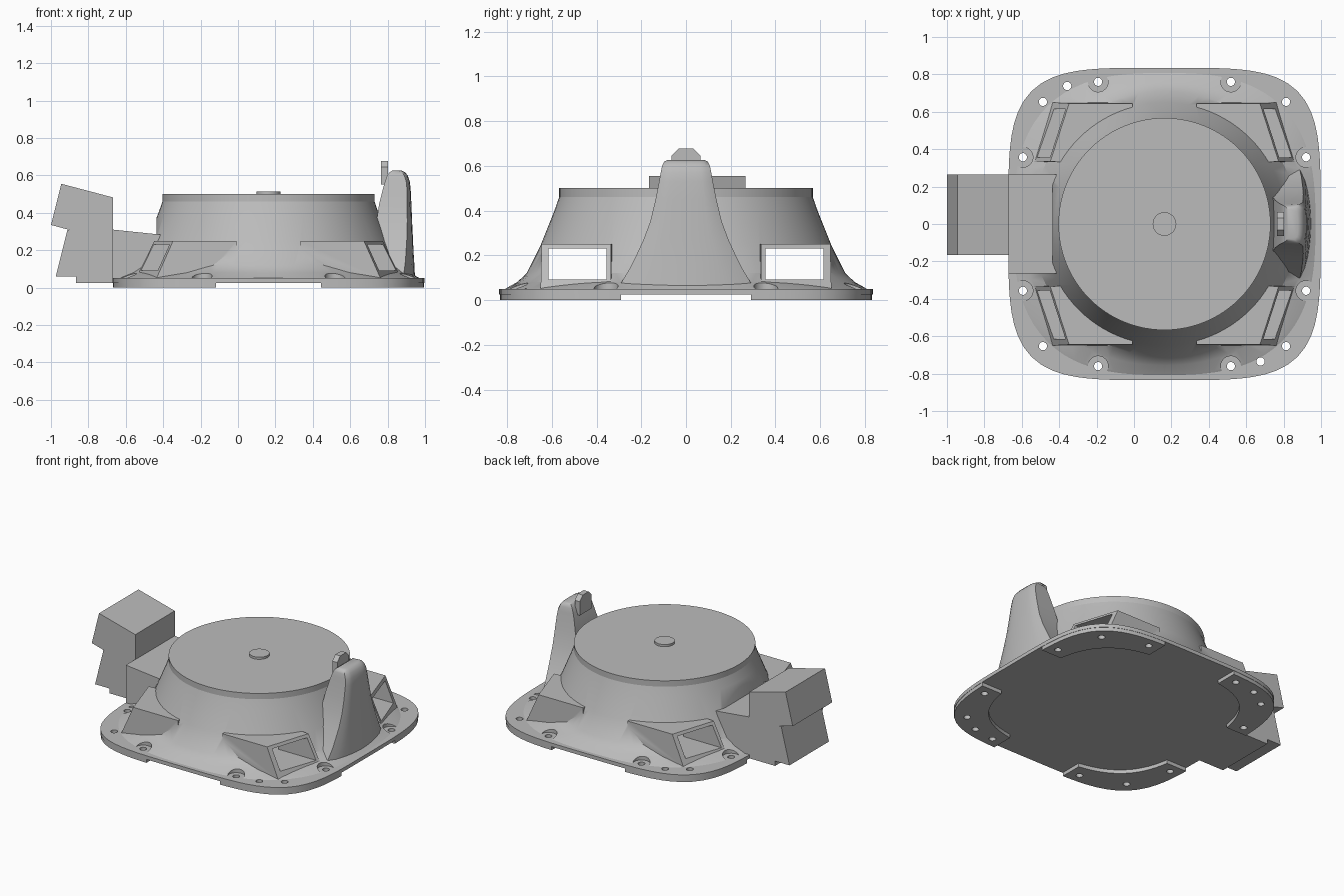
import bpy, bmesh, math
from mathutils import Vector

old = bpy.data.objects.get("Cube")
if old:
    bpy.data.objects.remove(old)

CX = 0.163  # centre of the round body


def make_grey():
    mat = bpy.data.materials.new("light_grey")
    colour = (0.5, 0.5, 0.5, 1)
    mat.use_nodes = True
    mat.diffuse_color = colour
    mat.node_tree.nodes["Principled BSDF"].inputs["Base Color"].default_value = colour
    return mat


grey = make_grey()


def finish(name, bm):
    bmesh.ops.recalc_face_normals(bm, faces=bm.faces)
    mesh = bpy.data.meshes.new(name)
    bm.to_mesh(mesh)
    bm.free()
    mesh.materials.append(grey)
    ob = bpy.data.objects.new(name, mesh)
    bpy.context.collection.objects.link(ob)
    return ob


def add_loft(bm, rings):
    """Skin a stack of equal-length point rings and cap both ends."""
    loops = [[bm.verts.new(p) for p in ring] for ring in rings]
    n = len(loops[0])
    for a, b in zip(loops, loops[1:]):
        for i in range(n):
            j = (i + 1) % n
            bm.faces.new((a[i], a[j], b[j], b[i]))
    bm.faces.new(loops[0])
    bm.faces.new(loops[-1])


def loft(name, rings):
    bm = bmesh.new()
    add_loft(bm, rings)
    return finish(name, bm)


def ring(z, size, power=2, x=CX, y=0, count=96):
    """Circle for power 2, rounder square for higher powers."""
    points = []
    for i in range(count):
        t = 2 * math.pi * i / count
        c, s = math.cos(t), math.sin(t)
        r = size / (abs(c) ** power + abs(s) ** power) ** (1 / power)
        points.append((x + r * c, y + r * s, z))
    return points


def box(name, x, y, z):
    rect = [(x[0], y[0]), (x[1], y[0]), (x[1], y[1]), (x[0], y[1])]
    return loft(name, [[(a, b, h) for a, b in rect] for h in z])


def side_prism(name, outline, y0, y1):
    """Extrude an x-z outline along y."""
    return loft(name, [[(x, y, z) for x, z in outline] for y in (y0, y1)])


def drills(name, spots, radius, z0, z1):
    bm = bmesh.new()
    for x, y in spots:
        add_loft(bm, [ring(z, radius, 2, x, y, 24) for z in (z0, z1)])
    return finish(name, bm)


def boolean(ob, cutter, operation="DIFFERENCE", keep=False):
    mod = ob.modifiers.new("cut", "BOOLEAN")
    mod.operation, mod.object, mod.solver = operation, cutter, "EXACT"
    bpy.context.view_layer.objects.active = ob
    bpy.ops.object.modifier_apply(modifier=mod.name)
    if not keep:
        bpy.data.objects.remove(cutter)


def smooth(ob, angle=30):
    bpy.ops.object.select_all(action="DESELECT")
    ob.select_set(True)
    bpy.context.view_layer.objects.active = ob
    bpy.ops.object.shade_smooth_by_angle(angle=math.radians(angle))


# Base flange and its four raised corner pads
flange = loft("flange", [ring(z, 0.835, 4.3) for z in (0.025, 0.05)])
pads = loft("corner_pads", [ring(z, 0.833, 4.3) for z in (0, 0.026)])
boolean(pads, loft("cutter", [ring(z, 0.69, 3.2) for z in (-0.1, 0.1)]))
boolean(pads, box("cutter", (CX - 0.28, CX + 0.28), (-1, 1), (-0.1, 0.1)))
boolean(pads, box("cutter", (-1, 1.2), (-0.29, 0.29), (-0.1, 0.1)))

# Flared body, squarish at the foot and round above
body = loft("body", [ring(0.045, 0.815, 2.8), ring(0.055, 0.8, 2.7), ring(0.08, 0.755, 2.25),
                     ring(0.12, 0.712), ring(0.245, 0.65), ring(0.4, 0.588), ring(0.46, 0.567)])

# Four corner window housings
for sx in (-1, 1):
    for sy in (-1, 1):
        top = [(0.51, 0.645), (0.17, 0.645), (0.17, 0.3), (0.61, 0.335)]
        foot = [(0.60, 0.65), (0.17, 0.65), (0.17, 0.3), (0.71, 0.335)]
        housing = loft("housing", [[(CX + sx * x, sy * y, z) for x, y in pts]
                                   for z, pts in ((0.047, foot), (0.25, top))])
        boolean(body, housing, "UNION")

# Hollow inside, window openings and the flat behind the connector
boolean(body, loft("cutter", [ring(z, 0.53) for z in (0.09, 0.44)]))
for sy in (-1, 1):
    boolean(body, box("cutter", (-0.9, 1.2), sorted((sy * 0.355, sy * 0.615)), (0.092, 0.23)))
boolean(body, box("cutter", (-0.9, -0.437), (-0.262, 0.262), (0.27, 0.6)))

# Bolt holes and spot faces
spot_faces = [(CX + sx * x, sy * y) for x, y in ((0.355, 0.76), (0.757, 0.357))
              for sx in (-1, 1) for sy in (-1, 1)]
corner_holes = [(CX + sx * 0.65, sy * 0.653) for sx in (-1, 1) for sy in (-1, 1)]
dowels = [(-0.357, 0.738), (0.677, -0.735)]
boolean(body, drills("cutter", spot_faces, 0.054, 0.03, 0.3))
holes = drills("hole_cutter", spot_faces + corner_holes + dowels, 0.022, -0.1, 0.15)
for ob in (flange, pads, body):
    boolean(ob, holes, keep=True)
    smooth(ob)
bpy.data.objects.remove(holes)

# Lid and centre knob
smooth(loft("lid", [ring(z, 0.567) for z in (0.455, 0.5)]))
smooth(loft("centre_knob", [ring(z, 0.063, count=40) for z in (0.495, 0.515)]))


# Flared upright post
def post_ring(z, half, inner, outer):
    steps = [-1 + i / 5 for i in range(11)]
    front = [(outer - 0.55 * (s * half) ** 2 - 0.012 * s ** 8, s * half, z) for s in steps]
    return front + [(inner, half * 0.93, z), (inner, -half * 0.93, z)]


post = loft("post", [post_ring(*row) for row in (
    (0.05, 0.305, 0.74, 0.947), (0.08, 0.288, 0.74, 0.945), (0.14, 0.252, 0.74, 0.942),
    (0.2, 0.222, 0.74, 0.938), (0.27, 0.19, 0.74, 0.935), (0.35, 0.16, 0.74, 0.931),
    (0.45, 0.136, 0.755, 0.927), (0.53, 0.12, 0.775, 0.923), (0.57, 0.113, 0.787, 0.918),
    (0.6, 0.107, 0.798, 0.907), (0.618, 0.098, 0.812, 0.892), (0.625, 0.085, 0.825, 0.875))])
smooth(post, 35)

# Chamfered tab beside the post top
tab = [(-0.065, 0.55), (0.065, 0.55), (0.065, 0.645), (0.032, 0.678), (-0.032, 0.678), (-0.065, 0.645)]
loft("post_tab", [[(x, y, z) for y, z in tab] for x in (0.765, 0.803)])

# Connector bracket, foot plate and the two stacked plug blocks
side_prism("bracket", [(-0.67, 0.03), (-0.67, 0.31), (-0.43, 0.285), (-0.4, 0.285), (-0.4, 0.03)],
           -0.265, 0.265)
box("foot_plate", (-0.865, -0.6), (-0.165, 0.265), (0.025, 0.06))
side_prism("lower_plug", [(-0.975, 0.058), (-0.912, 0.308), (-0.668, 0.308), (-0.668, 0.058)],
           -0.165, 0.265)
side_prism("upper_plug", [(-1, 0.335), (-0.945, 0.555), (-0.668, 0.482), (-0.668, 0.308), (-0.9, 0.308)],
           -0.165, 0.265)
